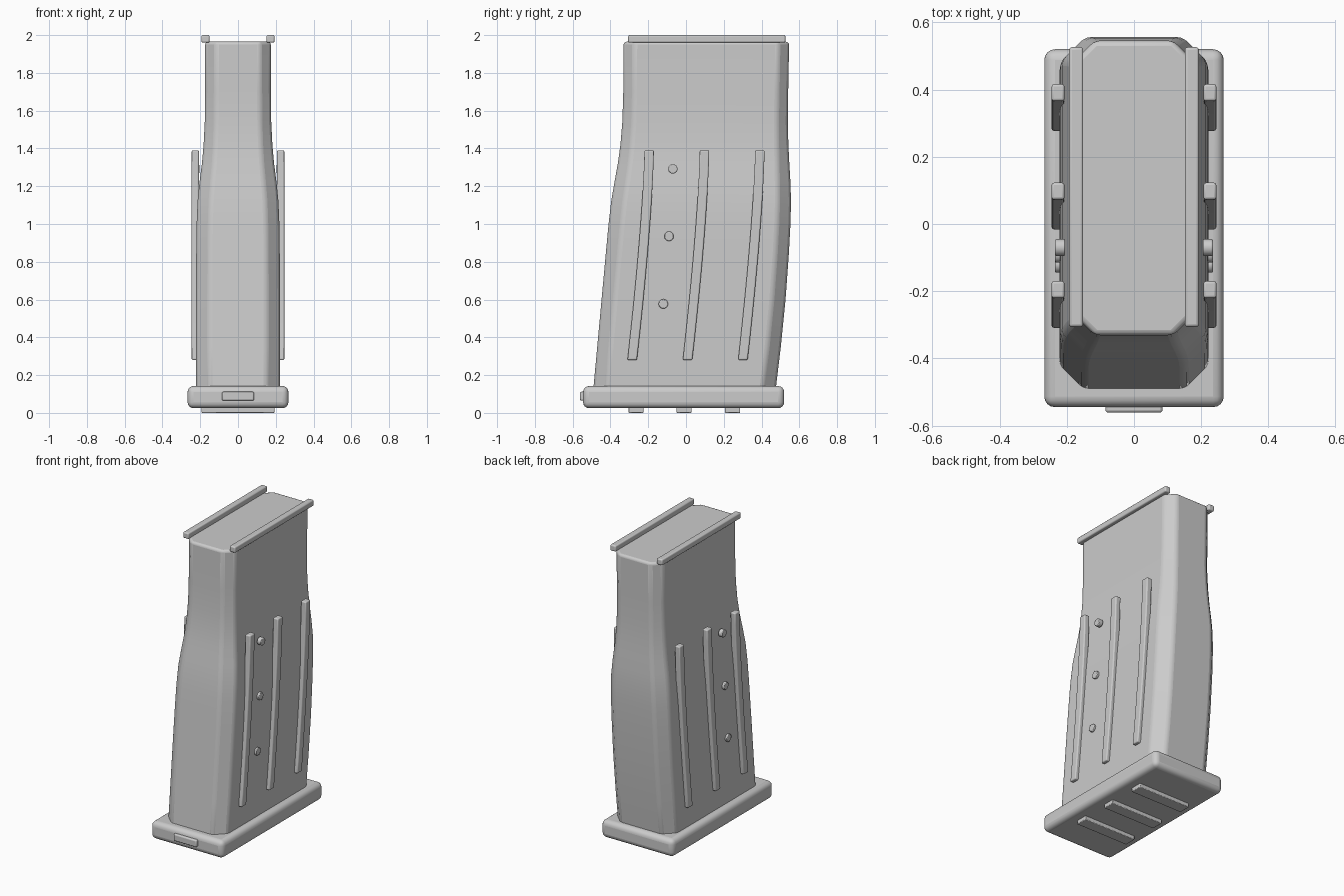
import bpy, bmesh
from math import radians, pi
from mathutils import Matrix, Vector

if "Cube" in bpy.data.objects:
    bpy.data.objects.remove(bpy.data.objects["Cube"])


def finish(name, bm, bevel=0.0, segs=3, angle=30):
    bmesh.ops.recalc_face_normals(bm, faces=bm.faces[:])
    mesh = bpy.data.meshes.new(name)
    bm.to_mesh(mesh)
    bm.free()
    ob = bpy.data.objects.new(name, mesh)
    bpy.context.collection.objects.link(ob)
    if bevel:
        mod = ob.modifiers.new("soft_edges", 'BEVEL')
        mod.width, mod.segments = bevel, segs
        mod.limit_method, mod.angle_limit = 'ANGLE', radians(angle)
    bpy.ops.object.select_all(action='DESELECT')
    ob.select_set(True)
    bpy.context.view_layer.objects.active = ob
    bpy.ops.object.shade_smooth_by_angle(angle=radians(35))
    return ob


def box(name, lo, hi, bevel, segs=3):
    lo, hi = Vector(lo), Vector(hi)
    bm = bmesh.new()
    bmesh.ops.create_cube(bm, size=1, matrix=Matrix.Translation((lo + hi) / 2)
                          @ Matrix.Diagonal((*(hi - lo), 1)))
    return finish(name, bm, bevel, segs)


def loft(name, rings, bevel, segs=3):
    bm = bmesh.new()
    loops = [[bm.verts.new(p) for p in ring] for ring in rings]
    n = len(loops[0])
    for a, b in zip(loops, loops[1:]):
        for i in range(n):
            j = (i + 1) % n
            bm.faces.new((a[i], a[j], b[j], b[i]))
    bm.faces.new(loops[0][::-1])
    bm.faces.new(loops[-1])
    return finish(name, bm, bevel, segs)


# Curved body: height, half width, front y, back y, corner chamfer
sections = [
    (0.10, 0.222, -0.493, 0.472, 0.070),
    (0.35, 0.222, -0.470, 0.502, 0.070),
    (0.60, 0.222, -0.447, 0.527, 0.070),
    (0.85, 0.221, -0.424, 0.545, 0.070),
    (1.00, 0.219, -0.410, 0.553, 0.070),
    (1.12, 0.214, -0.396, 0.556, 0.069),
    (1.22, 0.204, -0.379, 0.553, 0.067),
    (1.32, 0.191, -0.361, 0.547, 0.063),
    (1.42, 0.182, -0.347, 0.542, 0.060),
    (1.54, 0.176, -0.337, 0.539, 0.058),
    (1.70, 0.174, -0.332, 0.541, 0.057),
    (1.965, 0.174, -0.331, 0.546, 0.057),
]
rings = []
for z, w, f, b, c in sections:
    half = [(w - c, f), (w, f + c), (w, b - c), (w - c, b)]
    rings.append([(x, y, z) for x, y in half] + [(-x, y, z) for x, y in half[::-1]])
loft("magazine_body", rings, 0.016)

# Base plate with front tab and grip strips underneath
box("base_plate", (-0.267, -0.545, 0.025), (0.267, 0.52, 0.142), 0.032, 4)
box("front_tab", (-0.085, -0.561, 0.065), (0.085, -0.52, 0.112), 0.008)
for i, y in enumerate((-0.265, -0.01, 0.247)):
    box(f"base_strip_{i + 1}", (-0.193, y - 0.04, 0.0), (0.193, y + 0.04, 0.04), 0.004, 2)


def sweep_y(t):
    """Lean of the side ribs: zero at the top (t = 1), most at the bottom (t = 0)."""
    return -0.09 * max(0.0, 1 - t) ** 1.4


for side, label in ((1, "right"), (-1, "left")):
    # Feed lip rail along the top edge
    x0, x1 = sorted((side * 0.151, side * 0.193))
    box(f"feed_rail_{label}", (x0, -0.306, 1.96), (x1, 0.526, 2.0), 0.008)

    # Curved vertical ribs
    for i, y in enumerate((-0.195, 0.098, 0.391)):
        rib = []
        for k in range(15):
            t = k / 14
            z, c = 0.28 + 1.11 * t, y + sweep_y(t)
            rib.append([(side * x, c + d, z) for x, d in
                        ((0.207, -0.025), (0.245, -0.025), (0.245, 0.025), (0.207, 0.025))])
        loft(f"side_rib_{label}_{i + 1}", rib, 0.007)

    # Round side pins
    for i, (y, z) in enumerate(((-0.12, 0.577), (-0.09, 0.935), (-0.07, 1.292))):
        bm = bmesh.new()
        bmesh.ops.create_cone(bm, cap_ends=True, segments=24, radius1=0.025, radius2=0.025,
                              depth=0.03, matrix=Matrix.Translation((side * 0.220, y, z))
                              @ Matrix.Rotation(pi / 2, 4, 'Y'))
        finish(f"side_pin_{label}_{i + 1}", bm, 0.004, 2)
